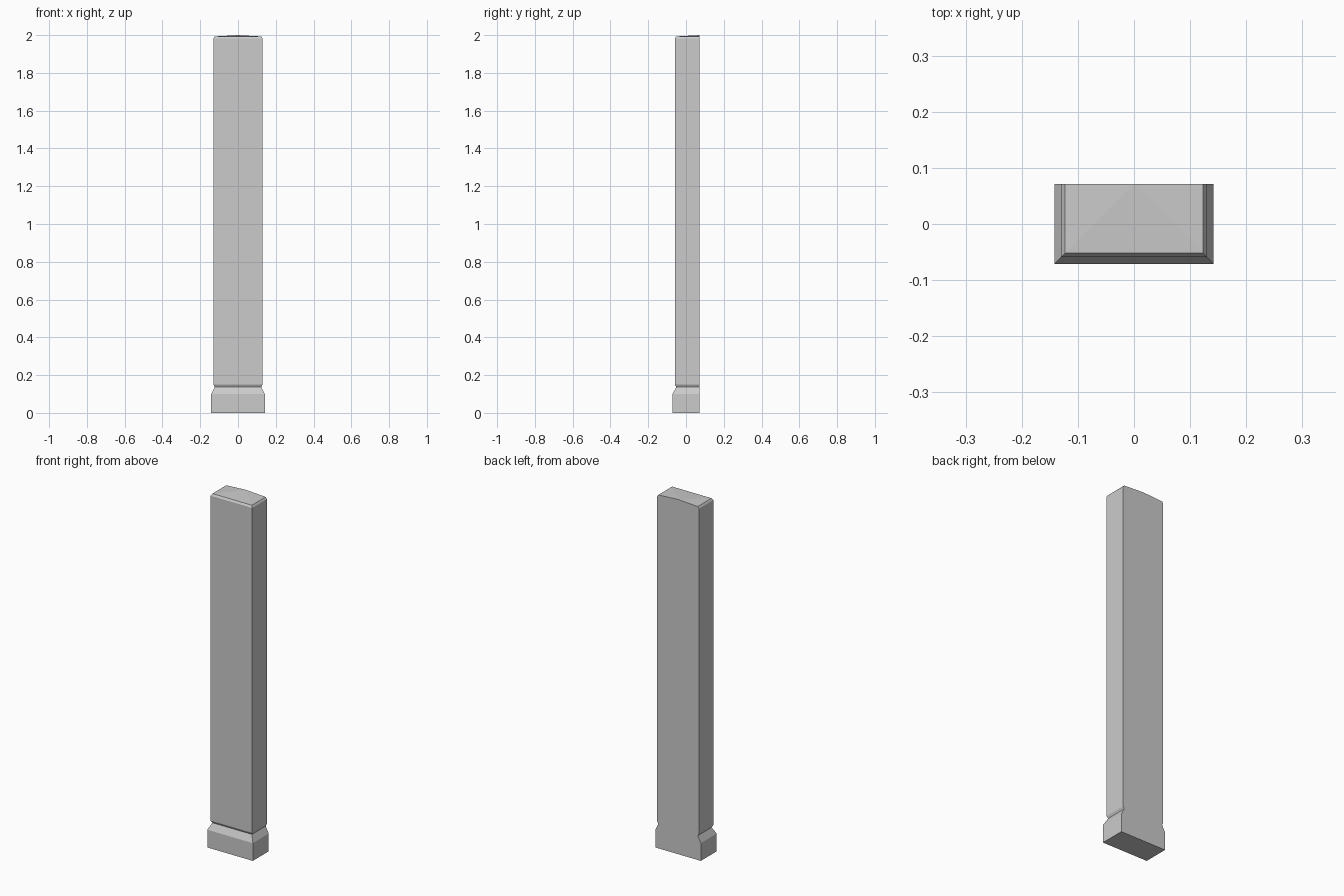
import bpy, bmesh

if "Cube" in bpy.data.objects:
    bpy.data.objects.remove(bpy.data.objects["Cube"])

BACK = 0.071
# Moulding profile: (half width, height); the front steps in by the same amount
PROFILE = [(0.142, 0.0), (0.142, 0.10), (0.123, 0.137), (0.130, 0.15),
           (0.130, 1.982), (0.123, 1.993)]

bm = bmesh.new()


def ring(h, z):
    front = BACK - h
    return [bm.verts.new(p) for p in
            ((-h, BACK, z), (-h, front, z), (h, front, z), (h, BACK, z))]


# Plinth, neck and shaft as stacked mitred rings with a flat back
rings = [ring(h, z) for h, z in PROFILE]
for a, b in zip(rings, rings[1:]):
    for i in range(4):
        j = (i + 1) % 4
        bm.faces.new((a[i], a[j], b[j], b[i]))
bm.faces.new(rings[0][::-1])

# Slightly crowned top, highest at the middle of the back edge
top = rings[-1]
apex = bm.verts.new((0, BACK, 2.0))
for i in range(4):
    bm.faces.new((top[i], top[(i + 1) % 4], apex))

bmesh.ops.recalc_face_normals(bm, faces=bm.faces)
mesh = bpy.data.meshes.new("pilaster")
bm.to_mesh(mesh)
bm.free()
bpy.context.collection.objects.link(bpy.data.objects.new("pilaster", mesh))
